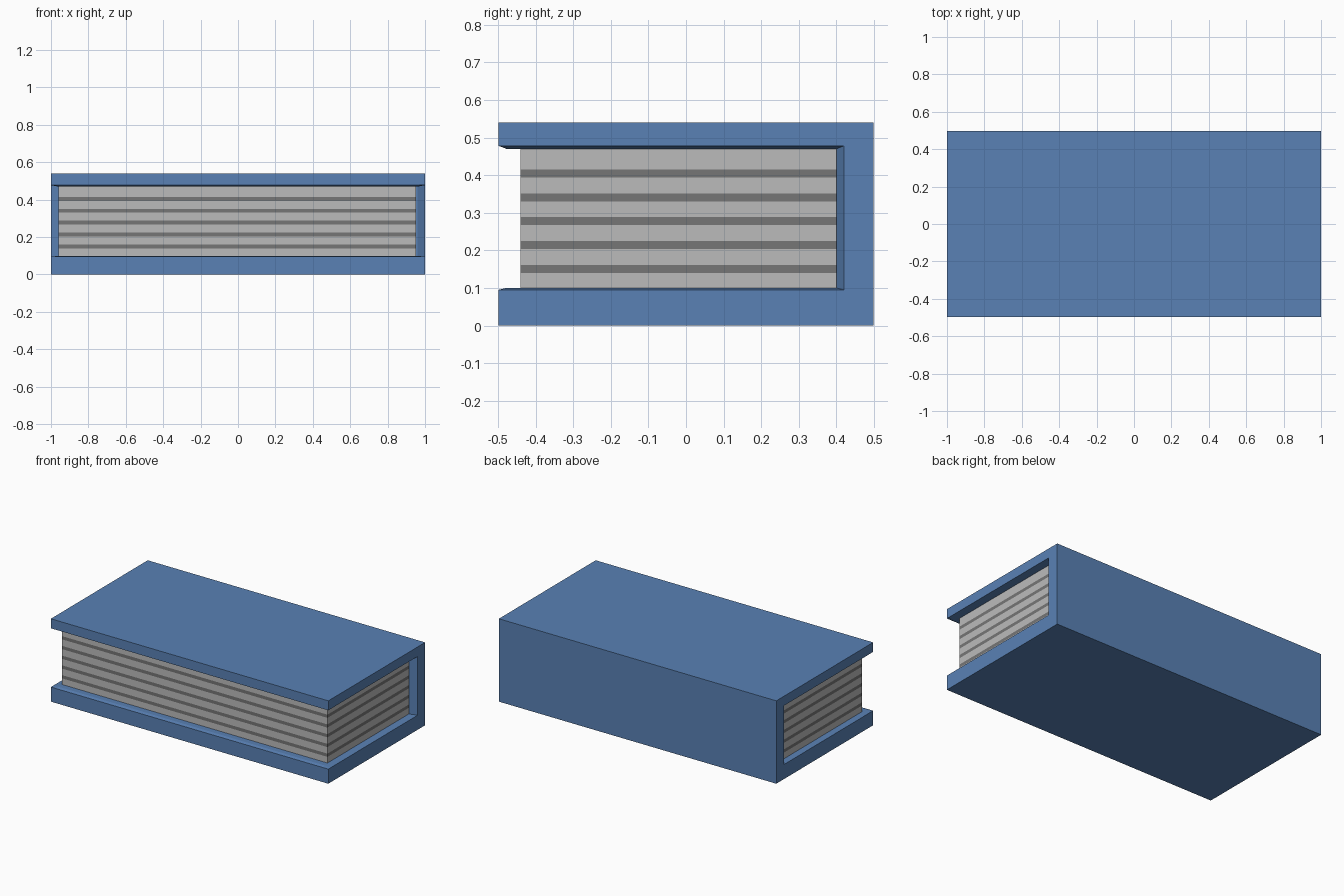
import bpy, bmesh

if "Cube" in bpy.data.objects:
    bpy.data.objects.remove(bpy.data.objects["Cube"])


def material(name, rgb):
    m = bpy.data.materials.new(name)
    m.diffuse_color = (*rgb, 1)
    m.use_nodes = True
    m.node_tree.nodes["Principled BSDF"].inputs["Base Color"].default_value = m.diffuse_color
    return m


def finish(bm, name, mats):
    bmesh.ops.recalc_face_normals(bm, faces=bm.faces)
    me = bpy.data.meshes.new(name)
    bm.to_mesh(me)
    bm.free()
    for m in mats:
        me.materials.append(m)
    ob = bpy.data.objects.new(name, me)
    bpy.context.collection.objects.link(ob)
    return ob


def loft(bm, rings):
    """Skin closed rings of points, cap both ends, return side strips."""
    rings = [[bm.verts.new(p) for p in r] for r in rings]
    n = len(rings[0])
    strips = []
    for a, b in zip(rings, rings[1:]):
        strips.append([bm.faces.new((a[i], a[(i + 1) % n], b[(i + 1) % n], b[i]))
                       for i in range(n)])
    bm.faces.new(rings[0])
    bm.faces.new(rings[-1])
    return strips


blue = material("cover_blue", (0.10, 0.22, 0.46))
light = material("page_light", (0.5, 0.5, 0.5))
dark = material("page_dark", (0.18, 0.18, 0.18))

# Cover: C-shaped section, its inner rim chamfered along the open edges
D = 0.4985
outer = [(-D, 0), (D, 0), (D, 0.54), (-D, 0.54), (-D, 0.478)]
middle = outer + [(-0.478, 0.47), (0.40, 0.47), (0.40, 0.10), (-0.478, 0.10), (-D, 0.095)]
end = outer + [(-0.478, 0.478), (0.42, 0.478), (0.42, 0.095), (-0.478, 0.095), (-D, 0.095)]
bm = bmesh.new()
loft(bm, [[(x, y, z) for y, z in prof]
          for x, prof in ((-1, end), (-0.96, middle), (0.96, middle), (1, end))])
finish(bm, "book_cover", [blue])

# Page block: flush light and dark bands stacked in z
x0, x1, y0, y1 = -0.96, 0.953, -0.44, 0.40
levels = [0.10]
for i in range(5):
    z = 0.14 + i * 0.0635
    levels += [z, z + 0.021]
levels.append(0.47)
bm = bmesh.new()
strips = loft(bm, [[(x0, y0, z), (x1, y0, z), (x1, y1, z), (x0, y1, z)] for z in levels])
for strip in strips[1::2]:
    for f in strip:
        f.material_index = 1
finish(bm, "page_block", [light, dark])
